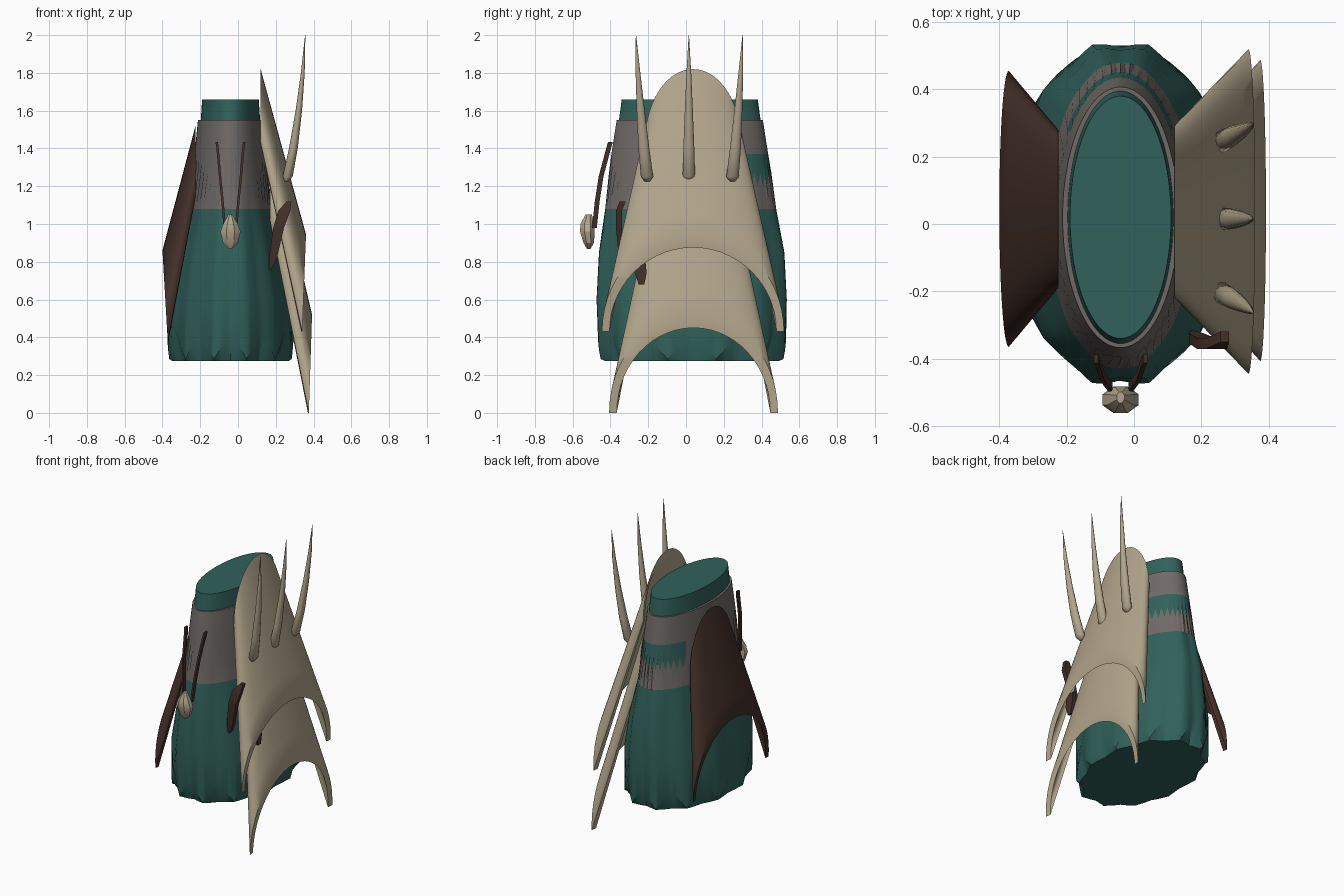
import bpy, bmesh
from math import sin, cos, pi, radians

cube = bpy.data.objects.get("Cube")
if cube:
    bpy.data.objects.remove(cube, do_unlink=True)


def material(name, rgb):
    lin = [((c / 255 + 0.055) / 1.055) ** 2.4 for c in rgb] + [1]
    m = bpy.data.materials.new(name)
    m.use_nodes = True
    m.diffuse_color = lin
    bsdf = next(n for n in m.node_tree.nodes if n.type == 'BSDF_PRINCIPLED')
    bsdf.inputs["Base Color"].default_value = lin
    bsdf.inputs["Roughness"].default_value = 0.8
    return m


TEAL = material("teal_cloth", (49, 97, 91))
GREY = material("grey_band", (112, 106, 103))
BONE = material("bone", (178, 165, 140))
BROWN = material("dark_leather", (68, 48, 41))


def finish(bm, name, mats, angle=35):
    bmesh.ops.recalc_face_normals(bm, faces=bm.faces)
    me = bpy.data.meshes.new(name)
    bm.to_mesh(me)
    bm.free()
    ob = bpy.data.objects.new(name, me)
    bpy.context.collection.objects.link(ob)
    for m in mats:
        me.materials.append(m)
    bpy.ops.object.select_all(action='DESELECT')
    ob.select_set(True)
    bpy.context.view_layer.objects.active = ob
    bpy.ops.object.shade_smooth_by_angle(angle=radians(angle))
    return ob


def bridge(bm, rings, closed=True, paint=None):
    """Join consecutive rings of vertices with quads."""
    for r, (a, b) in enumerate(zip(rings, rings[1:])):
        n = len(a)
        for i in range(n if closed else n - 1):
            j = (i + 1) % n
            f = bm.faces.new((a[i], a[j], b[j], b[i]))
            if paint:
                f.material_index = paint(r, i)


def loft(name, stations, sides, mat, angle=35):
    """Level elliptical rings (x, y, z, rx, ry) joined into a closed form."""
    bm = bmesh.new()
    rings = []
    for x, y, z, rx, ry in stations:
        turn = [2 * pi * (i + 0.5) / sides for i in range(sides)]
        rings.append([bm.verts.new((x + rx * cos(t), y + ry * sin(t), z)) for t in turn])
    bridge(bm, rings)
    bm.faces.new(rings[0])
    bm.faces.new(rings[-1])
    return finish(bm, name, [mat], angle)


# Skirt: oval rings with twelve folds that deepen toward a pointed hem
LOBES, COLS = 12, 96


def fold(i):
    """1 at a notch of the hem, 0 at a point."""
    p = (i * LOBES / COLS) % 1
    return abs(1 - 2 * p)


def skirt():
    # height, half width, half depth, centre y, fold depth
    profile = [(0.43, 0.355, 0.53, 0.032, 0.06), (0.6, 0.325, 0.52, 0.03, 0.05),
               (0.85, 0.275, 0.505, 0.03, 0.04), (1.08, 0.22, 0.457, 0.025, 0.01),
               (1.27, 0.2, 0.43, 0.022, 0), (1.37, 0.19, 0.415, 0.02, 0),
               (1.55, 0.172, 0.387, 0.02, 0), (1.55, 0.157, 0.375, 0.02, 0),
               (1.66, 0.15, 0.36, 0.02, 0)]
    bm = bmesh.new()

    def ring(a, b, cy, depth, height):
        out = []
        for i in range(COLS):
            t = 2 * pi * i / COLS - pi / 2
            k = 1 - depth * fold(i)
            z, scale = height(i)
            out.append(bm.verts.new((-0.04 + a * k * scale * cos(t),
                                     cy + b * k * scale * sin(t), z)))
        return out

    base = profile[0][1:]
    rings = [ring(*base, lambda i: (0.275, 0.9)),
             ring(*base, lambda i: (0.285 + 0.15 * fold(i), 0.945 + 0.055 * fold(i)))]
    for row, (z, *shape) in enumerate(profile[1:]):
        teeth = 0.07 if row == 3 else 0
        rings.append(ring(*shape, lambda i: (z - teeth * (i % 2), 1)))

    def paint(row, i):
        back = sin(2 * pi * (i + 0.5) / COLS - pi / 2) > 0.62
        grey = 4 <= row <= 7 and not (row == 5 and back)
        return int(grey)

    bridge(bm, rings, paint=paint)
    bm.faces.new(rings[0])
    bm.faces.new(rings[-1])
    finish(bm, "skirt", [TEAL, GREY], 28)


skirt()


# Armour plates: arched shells that widen and lean out toward the bottom
def plate(name, mat, cy, top, bottom, thick=0.04, rows=8, cols=28):
    """top and bottom: x at crown, x at edge, half width, crown z, edge z."""
    bm = bmesh.new()
    side = 1 if top[0] > 0 else -1

    def shell(inset):
        grid = []
        for r in range(rows + 1):
            u = r / rows
            xc, xe, w, zc, ze = [a + (b - a) * u for a, b in zip(top, bottom)]
            t_in = inset * (0.35 + 0.65 * u)
            row = []
            for c in range(cols + 1):
                t = pi * (c / cols - 0.5)
                x = xe + (xc - xe) * cos(t) - side * t_in * 0.12
                row.append(bm.verts.new((x, cy + (w - t_in) * sin(t),
                                         ze + (zc - 1.75 * t_in - ze) * cos(t))))
            grid.append(row)
        return grid

    outer, inner = shell(0), shell(thick)
    bridge(bm, outer, closed=False)
    bridge(bm, inner, closed=False)
    bridge(bm, [outer[0], inner[0]], closed=False)
    bridge(bm, [outer[-1], inner[-1]], closed=False)
    for c in (0, -1):
        bridge(bm, [[r[c] for r in outer], [r[c] for r in inner]], closed=False)
    finish(bm, name, [mat])


plate("upper_bone_plate", BONE, 0.037,
      (0.12, 0.12, 0.255, 1.82, 1.43), (0.36, 0.34, 0.482, 0.945, 0.43))
plate("lower_bone_plate", BONE, 0.04,
      (0.17, 0.17, 0.22, 1.48, 1.02), (0.392, 0.375, 0.447, 0.52, 0.0))
plate("leather_plate", BROWN, 0.045,
      (-0.225, -0.225, 0.235, 1.52, 1.15), (-0.4, -0.372, 0.41, 0.86, 0.38), 0.03)

# Horns on the upper plate, the outer two fanning away from the middle
for name, y, lean in (("front_horn", -0.205, -0.06), ("middle_horn", 0.015, 0),
                      ("back_horn", 0.245, 0.055)):
    path = [(0.255, 0, 1.225, 0.014), (0.263, 0.02, 1.25, 0.034), (0.293, 0.3, 1.4, 0.03),
            (0.322, 0.58, 1.6, 0.022), (0.343, 0.82, 1.8, 0.013), (0.356, 1, 2.0, 0.001)]
    loft(name, [(x, y + lean * s, z, r * 0.8, r) for x, s, z, r in path], 12, BONE, 50)

# Pendant on two straps at the front
loft("pendant", [(-0.04, -0.515, 0.868, 0.008, 0.01), (-0.04, -0.515, 0.9, 0.043, 0.03),
                 (-0.04, -0.522, 0.96, 0.058, 0.042), (-0.04, -0.522, 1.0, 0.042, 0.04),
                 (-0.04, -0.515, 1.05, 0.012, 0.018)], 8, BONE, 30)
for name, s in (("pendant_strap_left", 1), ("pendant_strap_right", -1)):
    path = [(0.03, -0.485, 0.98), (0.042, -0.47, 1.12), (0.055, -0.45, 1.25),
            (0.068, -0.41, 1.4), (0.073, -0.4, 1.435)]
    loft(name, [(-0.04 + s * x, y, z, 0.009, 0.018) for x, y, z in path], 4, BROWN)

# Leather strap wrapping the front edge of the bone plates
loft("plate_strap", [(0.17, -0.33, 0.76, 0.008, 0.02), (0.185, -0.34, 0.82, 0.03, 0.022),
                     (0.215, -0.355, 0.98, 0.04, 0.022), (0.245, -0.355, 1.07, 0.045, 0.022),
                     (0.27, -0.335, 1.12, 0.018, 0.022)], 4, BROWN)
loft("plate_strap_end", [(0.32, -0.235, 0.68, 0.012, 0.02), (0.315, -0.24, 0.74, 0.018, 0.045),
                         (0.3, -0.25, 0.84, 0.018, 0.045)], 4, BROWN)
